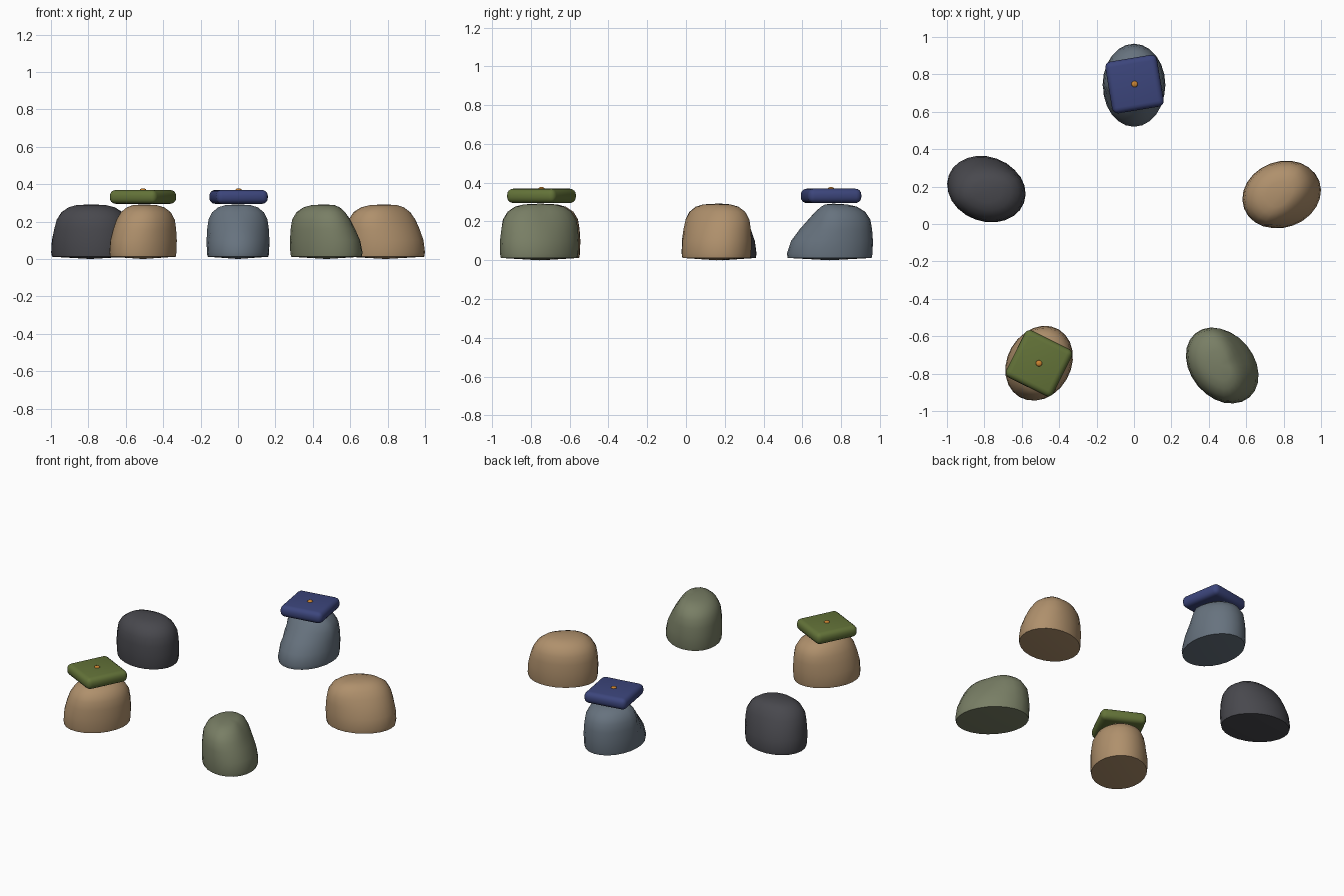
import bpy, bmesh, math
from mathutils import Vector, Matrix

cube = bpy.data.objects.get("Cube")
if cube:
    bpy.data.objects.remove(cube, do_unlink=True)


def material(name, rgb):
    m = bpy.data.materials.new(name)
    m.use_nodes = True
    m.diffuse_color = (*rgb, 1)
    m.node_tree.nodes["Principled BSDF"].inputs["Base Color"].default_value = (*rgb, 1)
    return m


TAN = material("sandstone tan", (0.43, 0.28, 0.15))
SAGE = material("sage stone", (0.19, 0.21, 0.13))
SLATE = material("slate blue stone", (0.135, 0.17, 0.21))
DARK = material("charcoal stone", (0.065, 0.065, 0.075))
OLIVE = material("olive cloth", (0.125, 0.17, 0.04))
BLUE = material("blue cloth", (0.045, 0.06, 0.2))
ORANGE = material("orange button", (0.6, 0.23, 0.03))


def finish(name, bm, mat, angle):
    bmesh.ops.recalc_face_normals(bm, faces=bm.faces)
    mesh = bpy.data.meshes.new(name)
    bm.to_mesh(mesh)
    bm.free()
    mesh.materials.append(mat)
    ob = bpy.data.objects.new(name, mesh)
    bpy.context.collection.objects.link(ob)
    bpy.ops.object.select_all(action='DESELECT')
    ob.select_set(True)
    bpy.context.view_layer.objects.active = ob
    bpy.ops.object.shade_smooth_by_angle(angle=math.radians(angle))
    return ob


# Stone section: height, radius on the steep side, radius on the sloping side
PROFILE = [(0.012, 0.97, 0.98), (0.035, 0.99, 1.0), (0.1, 1.0, 0.9),
           (0.16, 0.98, 0.7), (0.21, 0.94, 0.5), (0.25, 0.82, 0.34),
           (0.276, 0.63, 0.2), (0.288, 0.4, 0.1)]
SIDES = 24


def stone(name, mat, x, y, a, b, turn, slope_dir, slope):
    """Flat-bottomed pebble: oval rings, one side leaning inwards."""
    bm = bmesh.new()
    turn, slope_dir = math.radians(turn), math.radians(slope_dir)
    rot = Matrix.Rotation(turn, 3, 'Z')
    rings = []
    for z, steep, lean in PROFILE:
        ring = []
        for i in range(SIDES):
            t = math.tau * i / SIDES
            p = rot @ Vector((a * math.cos(t), b * math.sin(t), 0))
            facing = max(0, math.cos(math.atan2(p.y, p.x) - slope_dir))
            k = slope * facing
            p *= steep * (1 - k) + lean * k
            ring.append(bm.verts.new((x + p.x, y + p.y, z)))
        rings.append(ring)
    for low, high in zip(rings, rings[1:]):
        for i in range(SIDES):
            j = (i + 1) % SIDES
            bm.faces.new((low[i], low[j], high[j], high[i]))
    # Crown and slightly bulging underside
    for ring, z in ((rings[-1], 0.292), (rings[0], 0.0)):
        mid = sum((v.co for v in ring), Vector()) / SIDES
        tip = bm.verts.new((mid.x, mid.y, z))
        for i in range(SIDES):
            bm.faces.new((ring[i], ring[(i + 1) % SIDES], tip))
    return finish(name, bm, mat, 50)


def cushion(name, mat, x, y, turn):
    """Rounded square pad with a small button on top."""
    bm = bmesh.new()
    bmesh.ops.create_cube(bm, size=1)
    bmesh.ops.scale(bm, vec=(0.28, 0.28, 0.074), verts=bm.verts)
    bmesh.ops.bevel(bm, geom=bm.edges[:], offset=0.031, segments=4,
                    profile=0.5, affect='EDGES')
    pad = finish(name, bm, mat, 40)
    pad.location = (x, y, 0.332)
    pad.rotation_euler.z = math.radians(turn)
    bm = bmesh.new()
    bmesh.ops.create_uvsphere(bm, u_segments=12, v_segments=8, radius=0.017)
    bmesh.ops.scale(bm, vec=(1, 1, 0.5), verts=bm.verts)
    button = finish(name + "_button", bm, ORANGE, 60)
    button.location = (x, y, 0.369)


# Ring of five stones
stone("back_stone", SLATE, 0, 0.742, 0.222, 0.168, 90, -90, 1.0)
stone("right_stone", DARK, -0.79, 0.187, 0.215, 0.173, -20, 110, 0.55)
stone("left_stone", TAN, 0.79, 0.157, 0.215, 0.177, 20, -30, 0.55)
stone("front_right_stone", TAN, -0.508, -0.745, 0.21, 0.171, 60, 190, 0.35)
stone("front_left_stone", SAGE, 0.472, -0.757, 0.225, 0.17, -50, 10, 0.75)

# Cushions on two of them
cushion("back_cushion", BLUE, 0.003, 0.748, 9.5)
cushion("front_cushion", OLIVE, -0.508, -0.745, -26.5)
